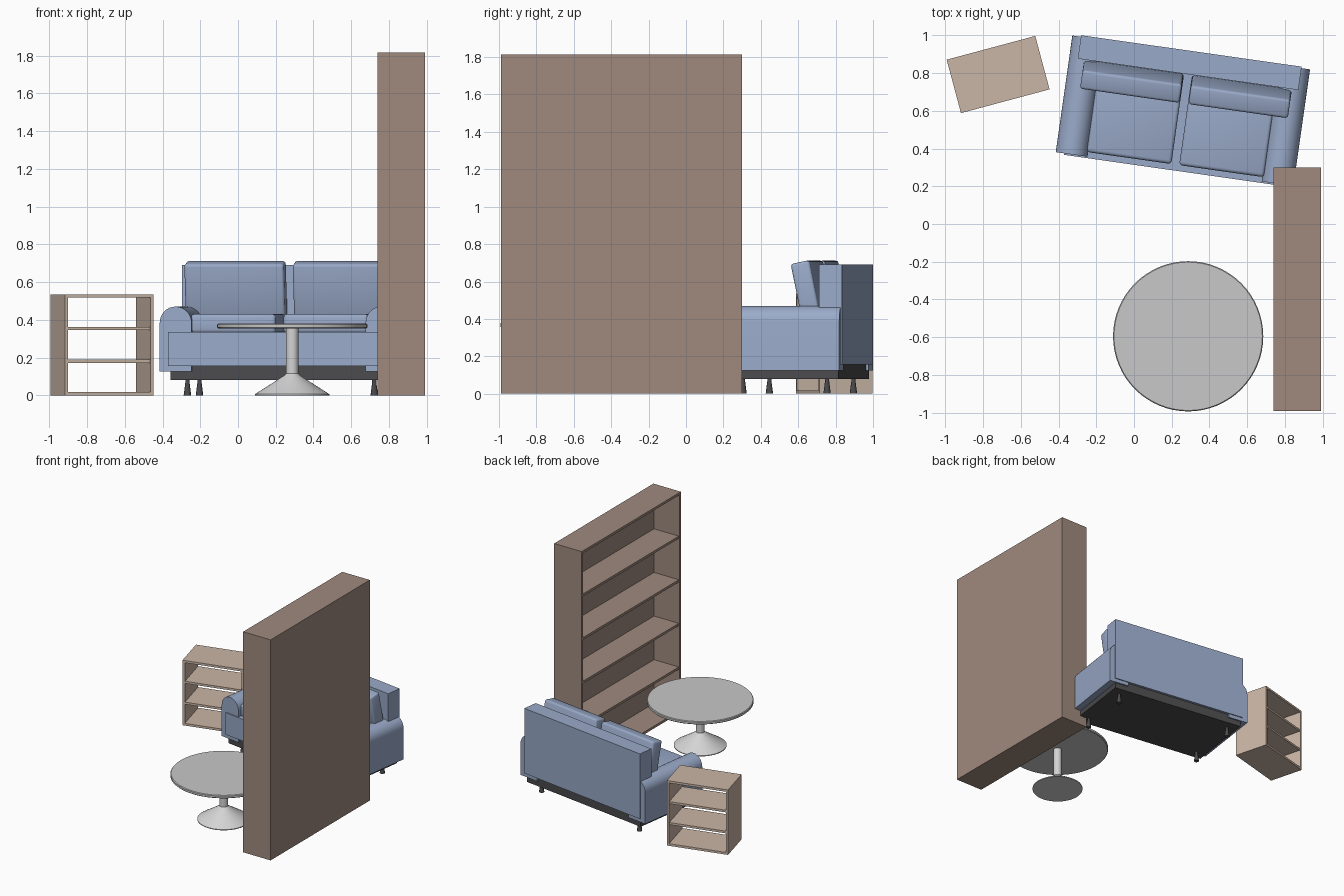
import bpy, bmesh, math
from mathutils import Matrix, Vector

cube = bpy.data.objects.get("Cube")
if cube:
    bpy.data.objects.remove(cube, do_unlink=True)


def material(name, rgb):
    m = bpy.data.materials.new(name)
    m.use_nodes = True
    m.diffuse_color = (*rgb, 1)
    m.node_tree.nodes["Principled BSDF"].inputs["Base Color"].default_value = (*rgb, 1)
    return m


BLUE = material("blue_fabric", (0.32, 0.40, 0.58))
DARK = material("dark_base", (0.07, 0.07, 0.075))
BROWN = material("brown_wood", (0.35, 0.255, 0.21))
TAN = material("light_wood", (0.59, 0.465, 0.38))
GREY = material("table_grey", (0.58, 0.58, 0.58))
WHITE = material("pedestal_white", (0.66, 0.66, 0.66))


def finish(name, bm, mat, place, smooth=False):
    bmesh.ops.recalc_face_normals(bm, faces=bm.faces)
    mesh = bpy.data.meshes.new(name)
    bm.to_mesh(mesh)
    bm.free()
    mesh.materials.append(mat)
    ob = bpy.data.objects.new(name, mesh)
    bpy.context.collection.objects.link(ob)
    ob.matrix_world = place
    if smooth:
        bpy.ops.object.select_all(action='DESELECT')
        ob.select_set(True)
        bpy.context.view_layer.objects.active = ob
        bpy.ops.object.shade_smooth_by_angle(angle=math.radians(35))
    return ob


def box(name, lo, hi, mat, place=Matrix(), bevel=0):
    """Box between two corners, optionally with rounded edges."""
    lo, hi = Vector(lo), Vector(hi)
    bm = bmesh.new()
    bmesh.ops.create_cube(bm, size=1)
    for v in bm.verts:
        v.co = (lo + hi) / 2 + v.co * (hi - lo)
    if bevel:
        bmesh.ops.bevel(bm, geom=bm.edges[:], offset=bevel, segments=3,
                        profile=0.5, affect='EDGES')
    return finish(name, bm, mat, place, bevel > 0)


def lathe(name, profile, mat, place, steps):
    """Spin an (r, z) profile around the vertical axis."""
    bm = bmesh.new()
    vs = [bm.verts.new((r, 0, z)) for r, z in profile]
    es = [bm.edges.new(p) for p in zip(vs, vs[1:])]
    bmesh.ops.spin(bm, geom=vs + es, cent=(0, 0, 0), axis=(0, 0, 1),
                   angle=math.tau, steps=steps, use_duplicate=False)
    bmesh.ops.remove_doubles(bm, verts=bm.verts, dist=0.0001)
    return finish(name, bm, mat, place, True)


def placed(x, y, degrees):
    return Matrix.Translation((x, y, 0)) @ Matrix.Rotation(math.radians(degrees), 4, 'Z')


def shelving(name, w, d, h, t, shelves, mat, place, back):
    """Open case facing local -y, with evenly spaced shelves."""
    for side, s in (("left", 1), ("right", -1)):
        x = s * (w - t) / 2
        box(f"{name}_{side}_side", (x - t / 2, -d / 2, 0), (x + t / 2, d / 2, h), mat, place)
    inner = w / 2 - t
    for i in range(shelves + 2):
        z = i * (h - t) / (shelves + 1)
        inset = 0 if i in (0, shelves + 1) else 0.005
        box(f"{name}_board_{i}", (-inner, -d / 2 + inset, z), (inner, d / 2 - inset, z + t),
            mat, place)
    if back:
        box(f"{name}_back", (-inner, d / 2 - t, t), (inner, d / 2, h - t), mat, place)


# Tall bookcase facing -x, and small open shelf unit
shelving("bookcase", 1.29, 0.25, 1.815, 0.02, 4, BROWN, placed(0.865, -0.345, -90), True)
shelving("side_shelf", 0.486, 0.293, 0.535, 0.018, 2, TAN, placed(-0.72, 0.792, 15), False)

# Round table
table = placed(0.287, -0.595, 0)
lathe("table_top", [(0, 0.355), (0.393, 0.355), (0.398, 0.36), (0.398, 0.375),
                    (0.393, 0.38), (0, 0.38)], GREY, table, 64)
lathe("table_pedestal", [(0, 0), (0.197, 0), (0.197, 0.006), (0.042, 0.105),
                         (0.033, 0.115), (0.033, 0.355)], WHITE, table, 48)

# Sofa body
sofa = placed(0.259, 0.60, -8.1)
box("sofa_plinth", (-0.58, -0.3, 0.08), (0.58, 0.3, 0.156), DARK, sofa)
box("sofa_frame", (-0.59, -0.32, 0.155), (0.59, 0.32, 0.335), BLUE, sofa)
box("sofa_back", (-0.59, 0.195, 0.335), (0.59, 0.32, 0.69), BLUE, sofa)


def arm(name, s):
    """Armrest with a rounded top, extruded front to back."""
    r, cx, cz = 0.085, s * 0.551, 0.385
    pts = [(cx + r, 0.125)]
    pts += [(cx + r * math.cos(a), cz + r * math.sin(a))
            for a in (math.pi * i / 16 for i in range(17))]
    pts.append((cx - r, 0.125))
    bm = bmesh.new()
    face = bm.faces.new([bm.verts.new((x, -0.312, z)) for x, z in pts])
    ext = bmesh.ops.extrude_face_region(bm, geom=[face])["geom"]
    moved = [g for g in ext if isinstance(g, bmesh.types.BMVert)]
    bmesh.ops.translate(bm, vec=(0, 0.624, 0), verts=moved)
    finish(name, bm, BLUE, sofa, True)


# Mirrored arms, cushions and legs
tilt = Matrix.Translation((0, 0.195, 0.43)) @ Matrix.Rotation(math.radians(11.5), 4, 'X')
for side, s in (("left", 1), ("right", -1)):
    arm(f"sofa_{side}_arm", s)
    a, b = sorted((s * 0.021, s * 0.475))
    box(f"seat_cushion_{side}", (a, -0.288, 0.33), (b, 0.195, 0.43), BLUE, sofa, 0.018)
    a, b = sorted((s * 0.024, s * 0.556))
    box(f"back_cushion_{side}", (a, -0.103, -0.01), (b, 0, 0.29), BLUE, sofa @ tilt, 0.015)
    for end, v in (("front", -0.227), ("back", 0.227)):
        leg = sofa @ Matrix.Translation((s * 0.5, v, 0))
        lathe(f"sofa_leg_{end}_{side}", [(0, 0), (0.02, 0), (0.011, 0.07), (0.011, 0.085)],
              DARK, leg, 16)
